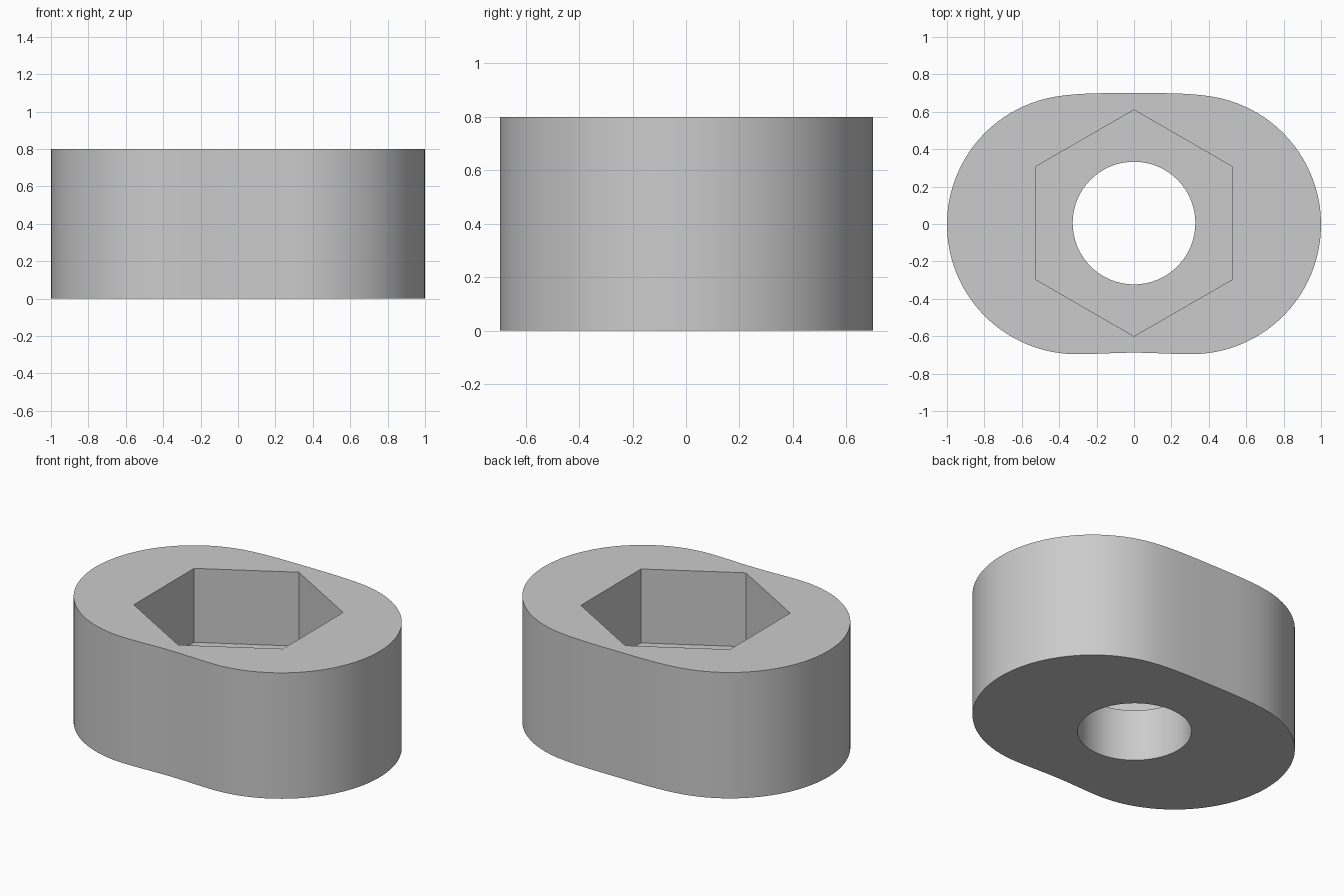
import bpy, bmesh, math

cube = bpy.data.objects.get("Cube")
if cube:
    bpy.data.objects.remove(cube, do_unlink=True)

HEIGHT, FLOOR = 0.8, 0.33
END_X, END_Y, END_R = 0.307, -0.003, 0.693
AXIS_Y = 0.005

grey = bpy.data.materials.new("plain grey")
grey.use_nodes = True
grey.diffuse_color = (0.6, 0.6, 0.6, 1)
grey.node_tree.nodes["Principled BSDF"].inputs["Base Color"].default_value = (0.6, 0.6, 0.6, 1)


def prism(name, outline, z0, z1):
    """Extrude a closed counter-clockwise outline from z0 to z1."""
    bm = bmesh.new()
    base = bm.faces.new([bm.verts.new((x, y, z0)) for x, y in outline])
    side = bmesh.ops.extrude_face_region(bm, geom=[base], use_keep_orig=True)
    top = [v for v in side["geom"] if isinstance(v, bmesh.types.BMVert)]
    bmesh.ops.translate(bm, verts=top, vec=(0, 0, z1 - z0))
    bmesh.ops.recalc_face_normals(bm, faces=bm.faces)
    mesh = bpy.data.meshes.new(name)
    bm.to_mesh(mesh)
    bm.free()
    mesh.materials.append(grey)
    obj = bpy.data.objects.new(name, mesh)
    bpy.context.collection.objects.link(obj)
    return obj


def ring(radius, sides, start=0.0):
    return [(radius * math.cos(start + math.tau * i / sides),
             AXIS_Y + radius * math.sin(start + math.tau * i / sides)) for i in range(sides)]


# Right half of the oval: dished front, round end, gently crowned back
half = []
for i in range(8):
    t = i / 8
    half.append((END_X * t, -0.692 + 0.004 * math.cos(math.pi * t)))
for i in range(49):
    a = math.radians(-90 + 190 * i / 48) if i < 0 else math.radians(-90 + 170 * i / 48)
    half.append((END_X + END_R * math.cos(a), END_Y + END_R * math.sin(a)))
join_x, join_y = half[-1]
for i in range(1, 9):
    t = 1 - i / 8
    half.append((join_x * t, 0.70 - (0.70 - join_y) * t ** 3.58))
outline = half + [(-x, y) for x, y in reversed(half[1:-1])]

body = prism("oval_body", outline, 0, HEIGHT)

# Hexagonal pocket from above and round bore through the floor
cutters = [prism("hex_pocket_cutter", ring(0.605, 6, math.pi / 2), FLOOR, HEIGHT + 0.2),
           prism("bore_cutter", ring(0.328, 64), -0.2, FLOOR + 0.1)]
for cutter in cutters:
    cutter.hide_render = True
    cut = body.modifiers.new(cutter.name, "BOOLEAN")
    cut.operation = "DIFFERENCE"
    cut.solver = "EXACT"
    cut.object = cutter

bpy.ops.object.select_all(action="DESELECT")
body.select_set(True)
bpy.context.view_layer.objects.active = body
for cutter in cutters:
    bpy.ops.object.modifier_apply(modifier=cutter.name)
    bpy.data.objects.remove(cutter, do_unlink=True)
bpy.ops.object.shade_smooth_by_angle(angle=math.radians(30))
